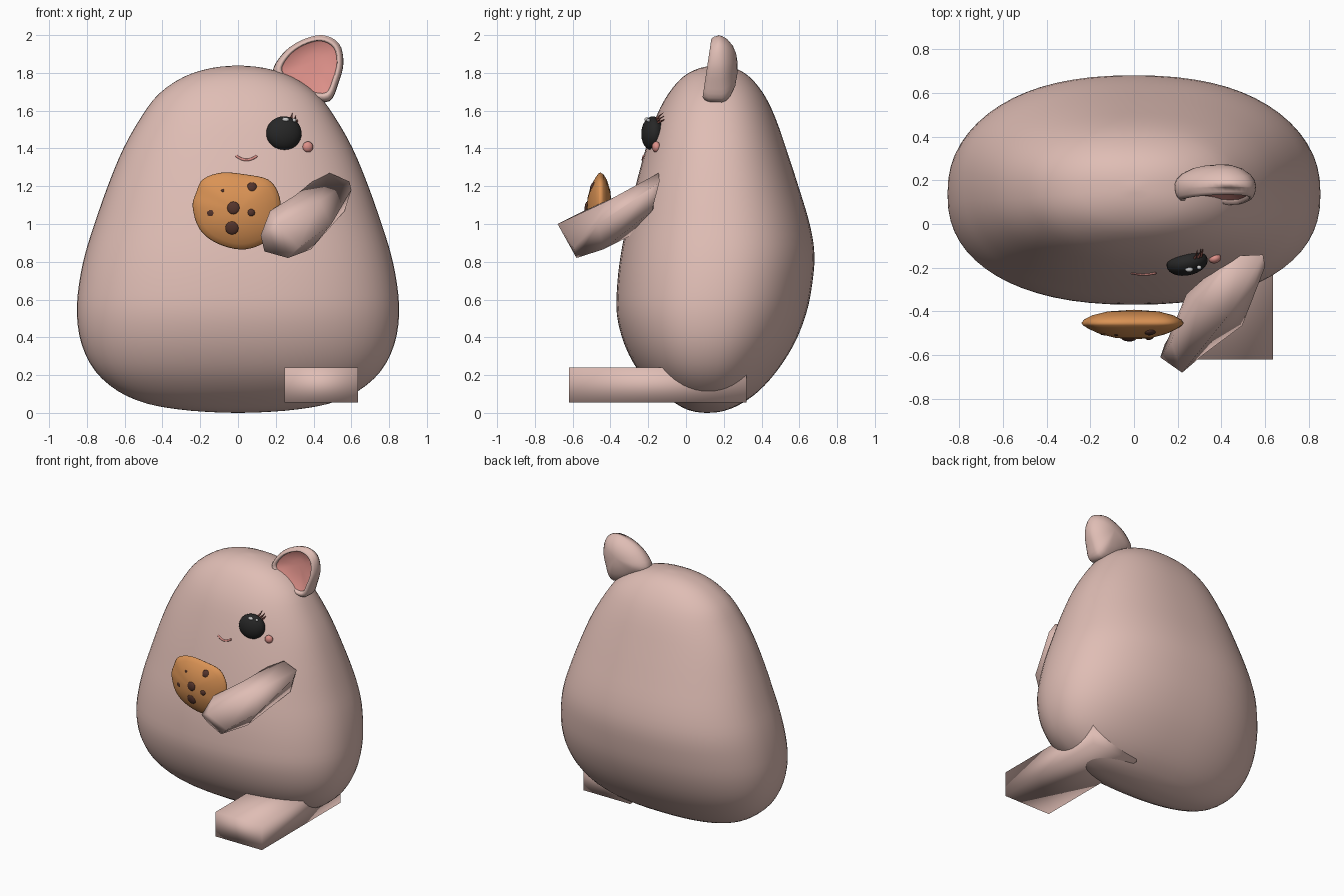
import bpy, bmesh, math
from mathutils import Vector

if "Cube" in bpy.data.objects:
    bpy.data.objects.remove(bpy.data.objects["Cube"])


def material(name, rgb):
    m = bpy.data.materials.new(name)
    m.diffuse_color = (*rgb, 1)
    m.use_nodes = True
    m.node_tree.nodes["Principled BSDF"].inputs["Base Color"].default_value = m.diffuse_color
    return m


SKIN = material("skin", (0.74, 0.51, 0.46))
PINK = material("pink", (0.72, 0.28, 0.25))
BLACK = material("black", (0.02, 0.02, 0.02))
WHITE = material("white", (0.9, 0.9, 0.9))
LASH = material("lash", (0.16, 0.05, 0.04))
DOUGH = material("dough", (0.70, 0.29, 0.09))
CHOC = material("chocolate", (0.09, 0.035, 0.025))


def spline(pts, steps, closed=False):
    """Catmull-Rom curve through points of any dimension."""
    n, out = len(pts), []
    pick = (lambda i: pts[i % n]) if closed else (lambda i: pts[min(max(i, 0), n - 1)])
    for i in range(n if closed else n - 1):
        a, b, c, d = (pick(i + k) for k in (-1, 0, 1, 2))
        for s in range(steps):
            t = s / steps
            out.append([0.5 * (2 * q + (r - p) * t + (2 * p - 5 * q + 4 * r - w) * t * t
                               + (3 * q - p - 3 * r + w) * t ** 3)
                        for p, q, r, w in zip(a, b, c, d)])
    if not closed:
        out.append(list(pts[-1]))
    return out


def loft(name, rings, mat, caps=True):
    """Skin a list of equal-length closed rings."""
    bm = bmesh.new()
    vs = [[bm.verts.new(p) for p in r] for r in rings]
    n = len(rings[0])
    for a, b in zip(vs, vs[1:]):
        for i in range(n):
            j = (i + 1) % n
            bm.faces.new((a[i], a[j], b[j], b[i]))
    if caps:
        bm.faces.new(vs[0])
        bm.faces.new(vs[-1])
    bmesh.ops.remove_doubles(bm, verts=bm.verts, dist=1e-5)
    bmesh.ops.recalc_face_normals(bm, faces=bm.faces)
    for f in bm.faces:
        f.smooth = True
    me = bpy.data.meshes.new(name)
    bm.to_mesh(me)
    bm.free()
    me.materials.append(mat)
    ob = bpy.data.objects.new(name, me)
    bpy.context.collection.objects.link(ob)
    return ob


def ball(name, loc, scale, mat, rot=(0, 0, 0), seg=24):
    bpy.ops.mesh.primitive_uv_sphere_add(segments=seg, ring_count=seg // 2, radius=1,
                                         location=loc, rotation=rot)
    ob = bpy.context.object
    ob.name, ob.scale = name, scale
    ob.data.materials.append(mat)
    bpy.ops.object.shade_smooth()


def tube(name, pts, radii, mat):
    cu = bpy.data.curves.new(name, 'CURVE')
    cu.dimensions, cu.bevel_depth, cu.bevel_resolution = '3D', 1.0, 2
    cu.use_fill_caps = True
    sp = cu.splines.new('POLY')
    sp.points.add(len(pts) - 1)
    for p, co, r in zip(sp.points, pts, radii):
        p.co, p.radius = (*co, 1), r
    cu.materials.append(mat)
    bpy.context.collection.objects.link(bpy.data.objects.new(name, cu))


def disc_rings(outline, centre, levels, lean=0.0):
    """Scaled copies of an xz outline at given depths: (scale, y)."""
    cx, cz = centre
    return [[(cx + (x - cx) * s, y + lean * (z - cz) * s, cz + (z - cz) * s)
             for x, z in outline] for s, y in levels]


# Body: rows of height, half width, front y, back y
profile = [(0, 0, .11, .11), (.004, .14, .06, .17), (.018, .31, .005, .225),
           (.05, .485, -.055, .295), (.115, .635, -.15, .385),
           (.22, .755, -.25, .48), (.36, .827, -.325, .57), (.52, .853, -.366, .635),
           (.68, .842, -.364, .668), (.84, .81, -.345, .68), (1.0, .76, -.313, .655),
           (1.2, .69, -.267, .595), (1.4, .607, -.213, .53), (1.57, .51, -.157, .47),
           (1.69, .418, -.093, .41), (1.78, .285, -.015, .335), (1.826, .14, .075, .255),
           (1.84, 0, .165, .165)]
rings = []
for z, w, f, b in spline(profile, 3):
    ring = []
    for i in range(64):
        a = 2 * math.pi * i / 64
        c, s = math.cos(a), math.sin(a)
        ring.append((w * math.copysign(abs(c) ** 0.87, c),
                     (f + b) / 2 + (b - f) / 2 * math.copysign(abs(s) ** 0.87, s), z))
    rings.append(ring)
loft("body", rings, SKIN, caps=False)

# Ear: domed back, rolled rim, pink hollow
ear = spline([(.185, 1.80), (.235, 1.90), (.33, 1.97), (.445, 2.0), (.535, 1.955), (.558, 1.85),
              (.53, 1.74), (.485, 1.65), (.38, 1.66), (.27, 1.72)], 4, True)
ec = (.40, 1.86)
back = disc_rings(ear, ec, [(0, .272), (.3, .268), (.6, .253), (.85, .225), (.96, .20),
                            (1, .178)], -.06)
rim = disc_rings(ear, ec, [(.985, .15), (.94, .13), (.87, .116), (.81, .118), (.78, .135),
                           (.77, .15)], 0.15)
loft("ear", back + rim, SKIN, caps=False)
loft("inner_ear", disc_rings(ear, ec, [(.79, .135), (.6, .15), (.3, .158), (0, .16)], 0.15),
     PINK, caps=False)

# Face
ball("eye", (.243, -.178, 1.48), (.095, .057, .09), BLACK, (-.04, 0, .2), 32)
ball("eye_highlight_large", (.252, -.208, 1.553), (.019, .012, .012), WHITE, seg=12)
ball("eye_highlight_small", (.298, -.199, 1.55), (.011, .01, .01), WHITE, seg=12)
ball("cheek", (.37, -.158, 1.408), (.029, .022, .029), PINK, (0, 0, .3), 16)
for k, (x, z, dx, dz) in enumerate([(.272, 1.55, .017, .04), (.29, 1.545, .016, .028),
                                    (.303, 1.535, .012, .02)]):
    base = Vector((x, -.165 + .006 * k, z))
    tube(f"eyelash_{k + 1}", [base, base + Vector((dx * .75, .02, dz * .45)),
                              base + Vector((dx, .045, dz))], (.007, .005, .0005), LASH)
mouth = [(.045 + .055 * t, -.229 + .006 * t * t, 1.339 + .022 * t * t)
         for t in (i / 6 - 1 for i in range(13))]
tube("mouth", mouth, [.007] * len(mouth), PINK)

# Cookie with chips
edge = spline([(-.24, 1.09), (-.222, 1.165), (-.185, 1.237), (-.085, 1.272), (.04, 1.262),
               (.16, 1.235), (.215, 1.16), (.226, 1.06), (.2, .955), (.12, .89), (.01, .865),
               (-.12, .902), (-.205, .975)], 4, True)
loft("cookie", disc_rings(edge, (0, 1.07), [
    (0, -.528), (.35, -.521), (.65, -.503), (.86, -.48), (.97, -.464), (1, -.453),
    (.95, -.437), (.8, -.418), (.5, -.40), (0, -.392)]), DOUGH, caps=False)
for k, (x, z, r) in enumerate([(.075, 1.195, .027), (-.08, 1.175, .012), (-.145, 1.06, .028),
                               (-.025, 1.085, .034), (.07, 1.06, .021), (-.032, .98, .037)]):
    d = math.hypot(x, z - 1.07) / .23
    ball(f"chocolate_chip_{k + 1}", (x, -.453 - .072 * (1 - d ** 1.8), z),
         (r, .014, r), CHOC, (-.5 * (z - 1.07) / .2, 0, .5 * x / .2), 12)

# Arm: six-sided shoulder, elbow and hand sections
loft("arm", [
    [(.485, -.145, 1.27), (.59, -.14, 1.225), (.60, -.195, 1.18), (.565, -.18, 1.07),
     (.45, -.14, 1.13), (.42, -.16, 1.245)],
    [(.30, -.36, 1.15), (.43, -.42, 1.12), (.495, -.465, 1.0), (.385, -.44, .865),
     (.30, -.29, .94), (.24, -.32, 1.05)],
    [(.17, -.54, 1.07), (.22, -.68, 1.0), (.32, -.595, .875), (.265, -.58, .82),
     (.14, -.55, .855), (.12, -.61, .94)]], SKIN)

# Leg: plain block
loft("leg", [[(.245, y, .055), (.635, y, .055), (.635, y, .24), (.245, y, .24)]
             for y in (-.62, .32)], SKIN)
